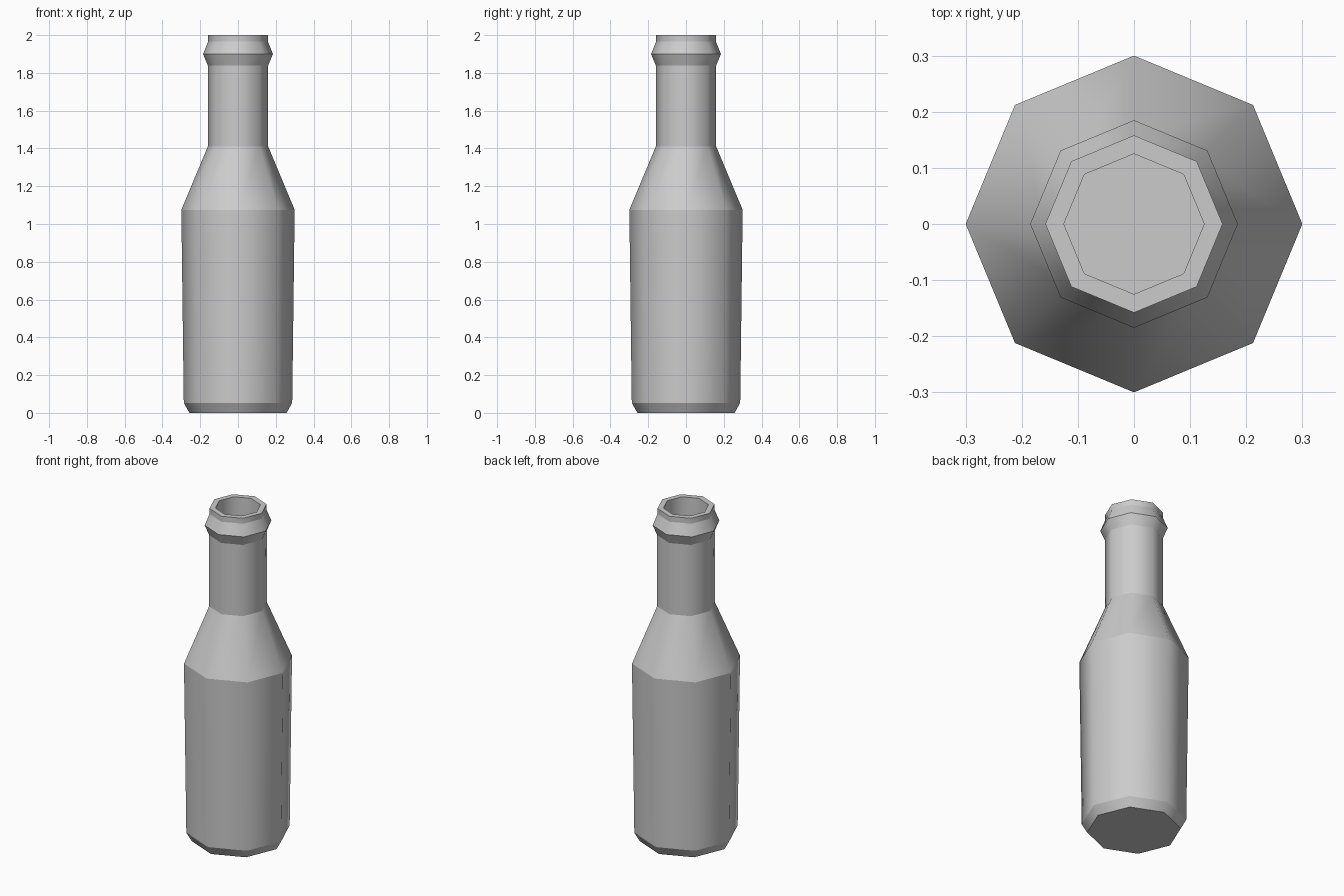
import bpy, bmesh, math

if "Cube" in bpy.data.objects:
    bpy.data.objects.remove(bpy.data.objects["Cube"])

SIDES = 8
# (radius, height) from the base up the outside, over the lip and down the mouth
PROFILE = [(0.257, 0), (0.287, 0.053), (0.30, 1.075), (0.16, 1.41),
           (0.16, 1.84), (0.185, 1.90), (0.158, 1.967), (0.158, 2.0),
           (0.125, 2.0), (0.125, 1.80)]


def ring(bm, r, z):
    return [bm.verts.new((r * math.cos(i * math.tau / SIDES),
                          r * math.sin(i * math.tau / SIDES), z))
            for i in range(SIDES)]


# Bottle body: octagonal lathe with closed base and mouth floor
bm = bmesh.new()
rings = [ring(bm, r, z) for r, z in PROFILE]
for low, high in zip(rings, rings[1:]):
    for i in range(SIDES):
        j = (i + 1) % SIDES
        bm.faces.new((low[i], low[j], high[j], high[i]))
bm.faces.new(rings[0][::-1])
bm.faces.new(rings[-1])

# Smooth around the bottle, crisp at every horizontal ring
for f in bm.faces:
    f.smooth = True
for loop in rings:
    for i in range(SIDES):
        bm.edges.get((loop[i], loop[(i + 1) % SIDES])).smooth = False

mesh = bpy.data.meshes.new("bottle")
bm.to_mesh(mesh)
bm.free()
bpy.context.collection.objects.link(bpy.data.objects.new("bottle", mesh))
